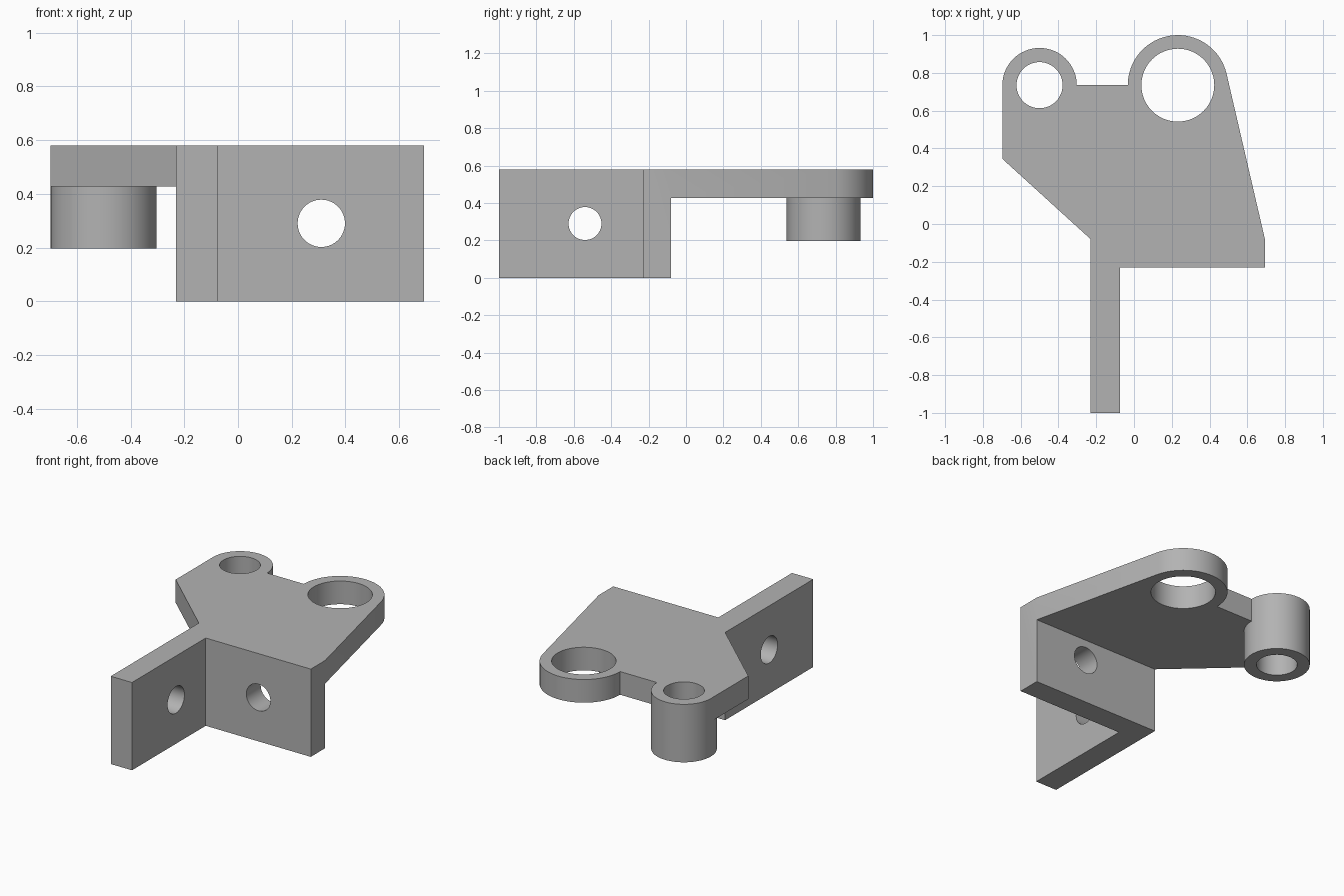
import bpy, bmesh
from math import sin, cos, pi, atan2, acos, hypot, radians
from mathutils import Matrix

cube = bpy.data.objects.get("Cube")
if cube:
    bpy.data.objects.remove(cube, do_unlink=True)

TOP, PLATE_Z, BOSS_Z = 0.58, 0.427, 0.197
SMALL, SMALL_R, SMALL_BORE = (-0.5, 0.735), 0.197, 0.122
BIG, BIG_R, BIG_BORE = (0.232, 0.735), 0.265, 0.193
LEFT, RIGHT, INNER = -0.23, 0.693, -0.075
FRONT, BACK = -0.23, -0.08

grey = bpy.data.materials.new("plain grey")
grey.use_nodes = True
grey.diffuse_color = (0.45, 0.45, 0.45, 1)
grey.node_tree.nodes["Principled BSDF"].inputs["Base Color"].default_value = grey.diffuse_color


def add_object(name, bm):
    bmesh.ops.recalc_face_normals(bm, faces=bm.faces)
    mesh = bpy.data.meshes.new(name)
    bm.to_mesh(mesh)
    bm.free()
    mesh.materials.append(grey)
    obj = bpy.data.objects.new(name, mesh)
    bpy.context.collection.objects.link(obj)
    return obj


def prism(name, outline, z0, z1):
    bm = bmesh.new()
    face = bm.faces.new([bm.verts.new((x, y, z0)) for x, y in outline])
    ext = bmesh.ops.extrude_face_region(bm, geom=[face])
    verts = [v for v in ext["geom"] if isinstance(v, bmesh.types.BMVert)]
    bmesh.ops.translate(bm, verts=verts, vec=(0, 0, z1 - z0))
    return add_object(name, bm)


def arc(centre, r, start, end, steps=32):
    angles = [start + (end - start) * i / steps for i in range(steps + 1)]
    return [(centre[0] + r * cos(a), centre[1] + r * sin(a)) for a in angles]


def drill(name, location, r, axis="Z"):
    bm = bmesh.new()
    turn = {"X": Matrix.Rotation(radians(90), 4, "Y"),
            "Y": Matrix.Rotation(radians(90), 4, "X"),
            "Z": Matrix.Identity(4)}[axis]
    depth = 2 if axis == "Z" else 0.4
    bmesh.ops.create_cone(bm, cap_ends=True, segments=64, radius1=r, radius2=r,
                          depth=depth, matrix=Matrix.Translation(location) @ turn)
    return add_object(name, bm)


def combine(target, tool, operation):
    mod = target.modifiers.new(tool.name, "BOOLEAN")
    mod.operation, mod.solver, mod.object = operation, "EXACT", tool
    bpy.context.view_layer.objects.active = target
    bpy.ops.object.modifier_apply(modifier=mod.name)
    bpy.data.objects.remove(tool, do_unlink=True)


# Upright angle walls
bracket = prism("mounting_bracket", [
    (LEFT, -1), (INNER, -1), (INNER, FRONT), (RIGHT, FRONT),
    (RIGHT, BACK), (LEFT, BACK)], 0, TOP)

# Horizontal plate, with its right edge tangent to the big eye
dx, dy = RIGHT - BIG[0], BACK - BIG[1]
tangent = atan2(dy, dx) + acos(BIG_R / hypot(dx, dy))
plate = prism("plate", [(LEFT, BACK), (RIGHT, BACK)]
              + arc(BIG, BIG_R, tangent, pi)
              + arc(SMALL, SMALL_R, 0, pi)
              + [(SMALL[0] - SMALL_R, 0.345)], PLATE_Z, TOP)

# Boss under the small eye
boss = prism("boss", arc(SMALL, SMALL_R, 0, 2 * pi, 64)[:-1], BOSS_Z, PLATE_Z)
combine(bracket, plate, "UNION")
combine(bracket, boss, "UNION")

# Bores and bolt holes
for cutter in (drill("small_bore", (*SMALL, 0), SMALL_BORE),
               drill("big_bore", (*BIG, 0), BIG_BORE),
               drill("front_hole", (0.31, (FRONT + BACK) / 2, 0.29), 0.088, "Y"),
               drill("side_hole", ((LEFT + INNER) / 2, -0.54, 0.29), 0.088, "X")):
    combine(bracket, cutter, "DIFFERENCE")

bpy.ops.object.select_all(action="DESELECT")
bracket.select_set(True)
bpy.context.view_layer.objects.active = bracket
bpy.ops.object.shade_smooth_by_angle(angle=radians(30))
